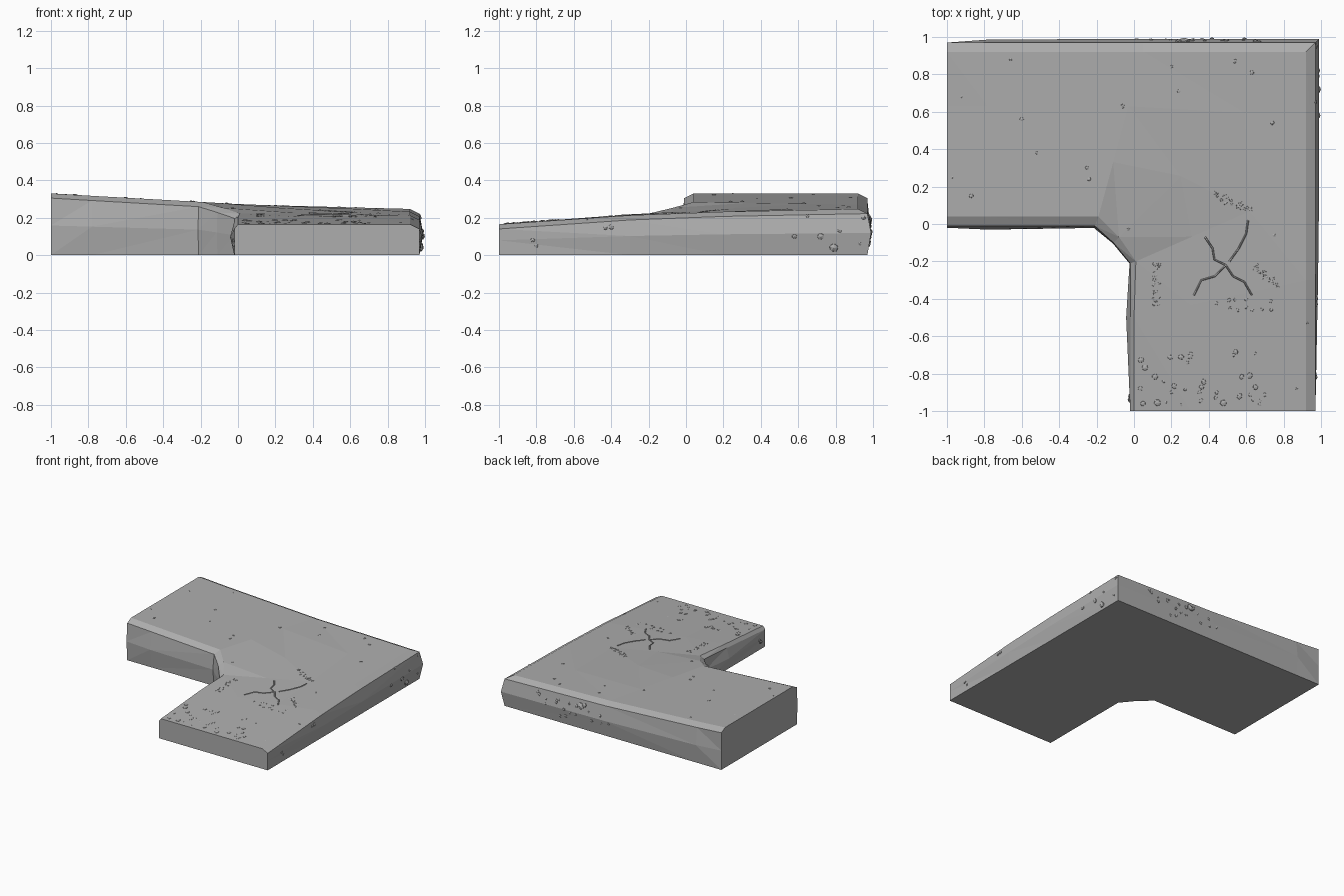
import bpy, bmesh, math, random
from mathutils import Vector, Matrix
from mathutils.bvhtree import BVHTree

random.seed(4)
cube = bpy.data.objects.get("Cube")
if cube:
    bpy.data.objects.remove(cube, do_unlink=True)

stone = bpy.data.materials.new("grey stone")
stone.use_nodes = True
GREY = (0.42, 0.42, 0.42, 1)
stone.diffuse_color = GREY
stone.node_tree.nodes["Principled BSDF"].inputs["Base Color"].default_value = GREY


def add_object(name, bm):
    mesh = bpy.data.meshes.new(name)
    bm.to_mesh(mesh)
    mesh.materials.append(stone)
    obj = bpy.data.objects.new(name, mesh)
    bpy.context.collection.objects.link(obj)
    return obj


# Slab: stations along the bend, each with
# inner edge, inner direction, inner height, outer edge, outer direction, outer height, bulges
stations = [
    ((-1, -.01), (0, -.05), .33, (-1, .97), (0, .05), .33, .01, .0),
    ((-.78, -.01), (0, -.05), .317, (-.78, .97), (0, .05), .315, .02, .016),
    ((-.21, -.01), (-.02, -.05), .284, (.05, .97), (0, .05), .27, .012, .02),
    ((-.11, -.1), (-.03, -.03), .253, (.97, .97), (.05, .05), .247, .005, .028),
    ((-.02, -.21), (-.03, -.01), .222, (.97, .2), (.05, 0), .232, .004, .02),
    ((-.02, -.5), (-.02, 0), .203, (.97, -.3), (.05, 0), .213, .022, .014),
    ((-.02, -1), (-.02, 0), .165, (.97, -1), (.05, 0), .165, .0, .0),
]


def side(edge, direction, height, bulge):
    """Points from the foot of a wall to the rim of the top."""
    e, d = Vector((*edge, 0)), Vector((*direction, 0))
    up = Vector((0, 0, 1))
    return [e, e + d.normalized() * bulge + up * height * .48,
            e + up * (height - .025), e - d + up * height]


bm = bmesh.new()
rings = []
for ie, idir, ih, oe, odir, oh, ib, ob in stations:
    inner = side(ie, idir, ih, ib)
    outer = side(oe, odir, oh, ob)
    middle = [inner[3].lerp(outer[3], t) for t in (.33, .67)]
    rings.append([bm.verts.new(p) for p in inner + middle + outer[::-1]])
for a, b in zip(rings, rings[1:]):
    for i in range(len(a)):
        j = (i + 1) % len(a)
        bm.faces.new((a[i], a[j], b[j], b[i]))
bm.faces.new(rings[0])
bm.faces.new(rings[-1])
bmesh.ops.recalc_face_normals(bm, faces=bm.faces)
bmesh.ops.triangulate(bm, faces=bm.faces)
add_object("corner_slab", bm)
tree = BVHTree.FromBMesh(bm)
DOWN = Vector((0, 0, -1))


def on_top(x, y):
    hit = tree.ray_cast(Vector((x, y, 1)), DOWN)
    return (hit[0], hit[1]) if hit[0] else None


# Pebbles and chips, half sunk in the surface
pebbles = bmesh.new()


def pebble(spot, radius, flat):
    if not spot:
        return
    point, normal = spot
    turn = normal.to_track_quat('Z', 'Y').to_matrix().to_4x4()
    spin = Matrix.Rotation(random.uniform(0, math.tau), 4, 'Z')
    shape = Matrix.Diagonal((radius, radius * random.uniform(.7, 1), radius * flat, 1))
    bmesh.ops.create_icosphere(pebbles, subdivisions=1, radius=1,
                               matrix=Matrix.Translation(point) @ turn @ spin @ shape)


# Lone pebbles on the top
for x, y in [(-.66, .88), (-.92, .68), (-.6, .56), (-.52, .38), (-.97, .25), (-.87, .15),
             (-.25, .3), (-.24, .24), (-.06, .63), (.2, .84), (.24, .71), (.54, .87),
             (.63, .81), (.74, .54), (.75, -.06), (.93, -.53), (.87, -.88), (-.03, -.03)]:
    pebble(on_top(x, y), random.uniform(.008, .014), .4)

# Gravel near the low end
for i in range(40):
    x, y = random.uniform(.03, .7), random.uniform(-.97, -.68)
    pebble(on_top(x, y), random.uniform(.008, .021), .3)
for i in range(12):
    pebble(on_top(random.uniform(.4, .75), random.uniform(-.47, -.4)), .011, .35)

# Bands of chips around the cracks
for x0, y0, x1, y1 in [(.43, .16, .62, .07), (.12, -.2, .12, -.44), (.65, -.23, .77, -.33)]:
    for i in range(30):
        t = i / 29
        x = x0 + (x1 - x0) * t + random.uniform(-.018, .018)
        y = y0 + (y1 - y0) * t + random.uniform(-.018, .018)
        pebble(on_top(x, y), random.uniform(.005, .01), .4)

# Pebbles on the outer walls
for y, z, r in [(-.82, .08, .014), (-.8, .05, .012), (-.43, .145, .014), (-.4, .15, .016),
                (.58, .1, .016), (.65, .21, .012), (.72, .1, .02), (.79, .04, .027),
                (.82, .13, .014), (.93, .06, .012), (.95, .2, .014)]:
    hit = tree.ray_cast(Vector((2, y, z)), Vector((-1, 0, 0)))
    pebble(hit[:2], r, .6)
for i in range(20):
    x, z = random.gauss(.36, .17), random.uniform(.05, .22)
    hit = tree.ray_cast(Vector((min(x, .9), 2, z)), Vector((0, -1, 0)))
    pebble(hit[:2], random.uniform(.009, .017), .5)
for x, z, r in [(.27, .19, .035), (.24, .2, .025), (.31, .18, .02)]:
    hit = tree.ray_cast(Vector((x, 2, z)), Vector((0, -1, 0)))
    pebble(hit[:2], r, .5)

# Pebbles on the inner wall
for y, z, r in [(-.94, .06, .02), (-.92, .08, .012)]:
    hit = tree.ray_cast(Vector((-.5, y, z)), Vector((1, 0, 0)))
    pebble(hit[:2], r, .7)
add_object("pebbles", pebbles)

# Cracks as thin ridges lying on the top
cracks = [
    [(.61, .02), (.6, -.05), (.56, -.13), (.51, -.2)],
    [(.38, -.07), (.42, -.13), (.43, -.19), (.49, -.22), (.53, -.28), (.59, -.31), (.63, -.38)],
    [(.49, -.22), (.43, -.28), (.36, -.3), (.32, -.38)],
]
for n, path in enumerate(cracks):
    curve = bpy.data.curves.new("crack", 'CURVE')
    curve.dimensions = '3D'
    curve.bevel_depth = .005
    curve.bevel_resolution = 0
    curve.use_fill_caps = True
    line = curve.splines.new('POLY')
    line.points.add(len(path) - 1)
    for p, (x, y) in zip(line.points, path):
        p.co = (*on_top(x, y)[0], 1)
    curve.materials.append(stone)
    obj = bpy.data.objects.new(f"crack_{n + 1}", curve)
    bpy.context.collection.objects.link(obj)
